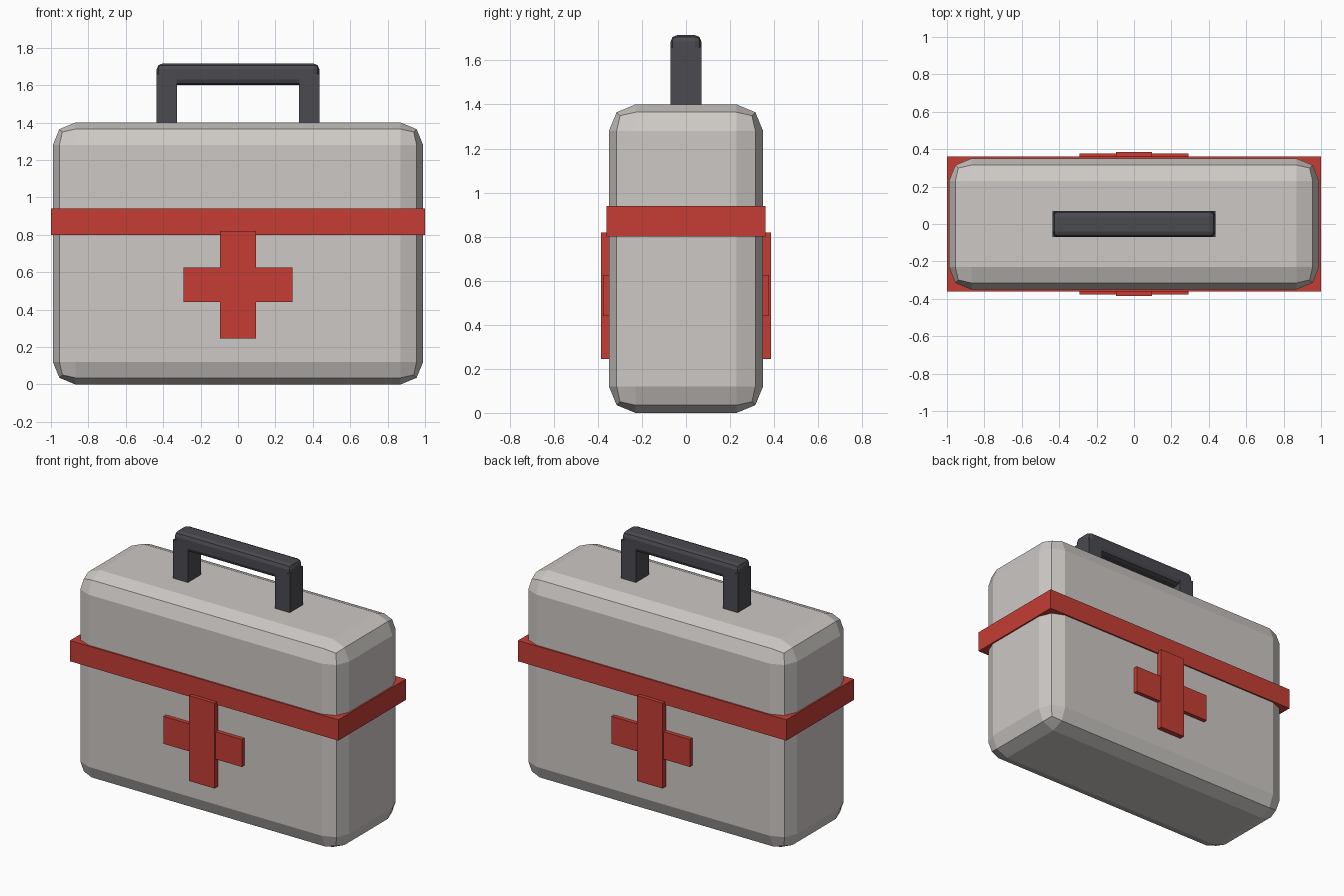
import bpy

cube = bpy.data.objects.get("Cube")
if cube:
    bpy.data.objects.remove(cube, do_unlink=True)


def material(name, rgb):
    m = bpy.data.materials.new(name)
    m.use_nodes = True
    color = (*rgb, 1.0)
    m.diffuse_color = color
    m.node_tree.nodes["Principled BSDF"].inputs["Base Color"].default_value = color
    return m


def box(name, mat, x, y, z, bevel=0.0):
    """Box from (min, max) pairs, with an optional two-step rounded edge."""
    spans = (x, y, z)
    bpy.ops.mesh.primitive_cube_add(size=1, location=[(a + b) / 2 for a, b in spans])
    ob = bpy.context.object
    ob.name = name
    ob.scale = [b - a for a, b in spans]
    bpy.ops.object.transform_apply(location=False, rotation=False, scale=True)
    ob.data.materials.append(mat)
    if bevel:
        mod = ob.modifiers.new("rounded_edges", "BEVEL")
        mod.width = bevel
        mod.segments = 2
    return ob


grey = material("light_warm_grey", (0.61, 0.58, 0.555))
red = material("red", (0.56, 0.047, 0.036))
dark = material("dark_grey", (0.07, 0.068, 0.08))

# Case and the band around it
box("case_body", grey, (-0.99, 0.99), (-0.35, 0.35), (0, 1.4), 0.12)
box("seam_band", red, (-1, 1), (-0.36, 0.36), (0.8, 0.94))

# Raised cross on the front and back
for side, s in (("front", -1), ("back", 1)):
    for part, half, z, depth in (("upright", 0.095, (0.245, 0.82), 0.385),
                                 ("crossbar", 0.292, (0.44, 0.625), 0.377)):
        y = sorted((s * 0.345, s * depth))
        box(f"{side}_cross_{part}", red, (-half, half), y, z)

# Carrying handle
for side, s in (("left", 1), ("right", -1)):
    x = sorted((s * 0.325, s * 0.435))
    box(f"{side}_handle_post", dark, x, (-0.07, 0.07), (1.38, 1.66))
box("handle_grip", dark, (-0.435, 0.435), (-0.07, 0.07), (1.6, 1.715), 0.03)
